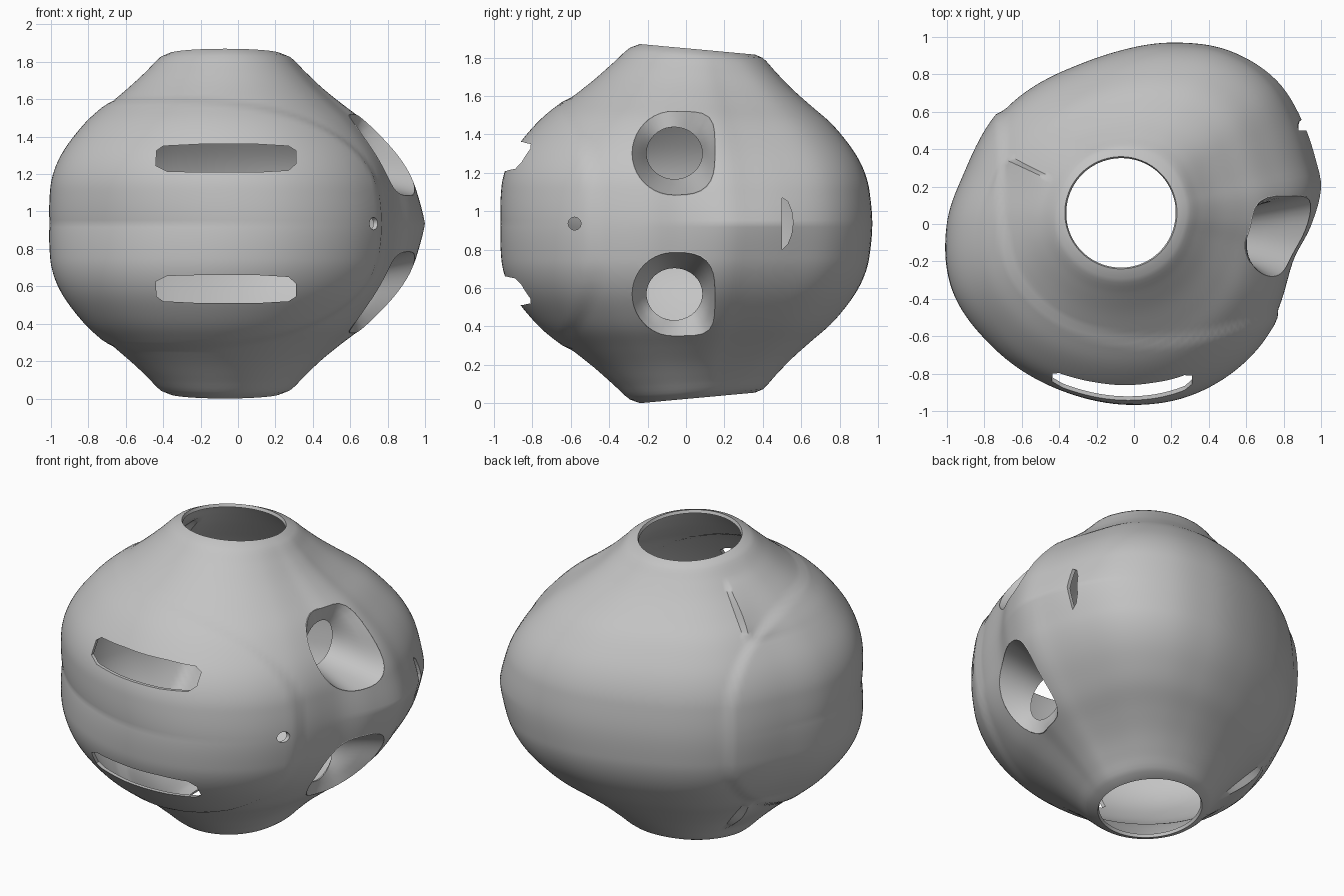
import bpy, bmesh, math
from mathutils import Vector
from mathutils.bvhtree import BVHTree

if "Cube" in bpy.data.objects:
    bpy.data.objects.remove(bpy.data.objects["Cube"], do_unlink=True)

MID = 0.935                 # height of the symmetry plane
AXIS_X, AXIS_Y = -0.07, 0.06
RIM = 0.30                  # radius of the top and bottom openings
WALL = 0.02

grey = bpy.data.materials.new("plain_grey")
grey.use_nodes = True
grey.diffuse_color = (0.55, 0.55, 0.55, 1)
grey.node_tree.nodes["Principled BSDF"].inputs["Base Color"].default_value = (0.55, 0.55, 0.55, 1)


def make_object(name, bm):
    bmesh.ops.recalc_face_normals(bm, faces=bm.faces)
    mesh = bpy.data.meshes.new(name)
    bm.to_mesh(mesh)
    bm.free()
    mesh.materials.append(grey)
    obj = bpy.data.objects.new(name, mesh)
    bpy.context.collection.objects.link(obj)
    return obj


def activate(obj):
    bpy.ops.object.select_all(action='DESELECT')
    obj.select_set(True)
    bpy.context.view_layer.objects.active = obj


def apply_modifier(obj, kind, **settings):
    mod = obj.modifiers.new(kind.lower(), kind)
    for key, value in settings.items():
        setattr(mod, key, value)
    activate(obj)
    bpy.ops.object.modifier_apply(modifier=mod.name)


def smooth_curve(points, x):
    """Cubic interpolation through sorted (x, y) points."""
    def slope(k):
        a, b = points[max(k - 1, 0)], points[min(k + 1, len(points) - 1)]
        return (b[1] - a[1]) / (b[0] - a[0])
    i = 0
    while i < len(points) - 2 and x > points[i + 1][0]:
        i += 1
    (x0, y0), (x1, y1) = points[i], points[i + 1]
    w = x1 - x0
    t = (x - x0) / w
    return ((2*t**3 - 3*t**2 + 1) * y0 + (t**3 - 2*t**2 + t) * w * slope(i)
            + (3*t**2 - 2*t**3) * y1 + (t**3 - t**2) * w * slope(i + 1))


# Waist outline of the shell, and how it narrows from waist to rim
outline = [(-.98, 0), (-.95, -.34), (-.735, -.635), (-.39, -.86), (0, -.945),
           (.29, -.9), (.59, -.715), (.75, -.5), (.85, -.2), (.95, 0),
           (1, .2), (.97, .35), (.9, .55), (.76, .77), (.5, .93),
           (.23, .97), (-.1, .92), (-.35, .83), (-.7, .6), (-.88, .29)]
polar = sorted((math.atan2(y - AXIS_Y, x - AXIS_X), math.hypot(x - AXIS_X, y - AXIS_Y))
               for x, y in outline)
turn = 2 * math.pi
polar = ([(a - turn, r) for a, r in polar[-3:]] + polar
         + [(a + turn, r) for a, r in polar[:3]])
taper = [(-.2, .975), (0, 1), (.2, .975), (.3, .938), (.4, .87), (.5, .77), (.6, .645),
         (.7, .48), (.8, .32), (.9, .18), (.98, .07), (1, 0)]


def wrap(angle):
    return (angle + math.pi) % turn - math.pi


def shell_point(angle, s):
    rim_height = 0.935 - 0.0275 * (math.sin(angle) + 1)
    h = s * rim_height
    arch = math.sin(math.pi * abs(s))
    g = smooth_curve(taper, abs(s))
    # Pinch the shell above and below the nose, fill out the front panel
    g -= 0.08 * math.exp(-((angle - 0.32) / 0.38) ** 2) * arch
    g += 0.07 * math.exp(-(wrap(angle - math.radians(-128)) / 0.85) ** 2) * arch
    r = RIM + (smooth_curve(polar, angle) - RIM) * g
    # Raised front panel with a rounded border
    u = abs(wrap(angle + math.radians(126.5))) / math.radians(93.5)
    inside = 1 - (u ** 3 + (abs(h) / 0.66) ** 3) ** (1 / 3)
    m = min(max(inside / 0.04 + 0.5, 0), 1)
    r += 0.02 * m * m * (3 - 2 * m)
    # Small rear vents that rise abruptly and fade towards the front
    t = min(max((abs(s) - 0.56) / 0.32, 0), 1)
    r += 0.055 * math.sin(math.pi * t) * math.exp(-((angle - math.radians(155)) % turn) / 0.3)
    return Vector((AXIS_X + r * math.cos(angle), AXIS_Y + r * math.sin(angle), MID + h))


def build_shell(around=160, rows=100):
    bm = bmesh.new()
    rings = [[bm.verts.new(shell_point(-math.pi + turn * i / around, 2 * j / rows - 1))
              for i in range(around)] for j in range(rows + 1)]
    for low, high in zip(rings, rings[1:]):
        for i in range(around):
            k = (i + 1) % around
            bm.faces.new((low[i], low[k], high[k], high[i]))
    return make_object("shell", bm)


def prism(name, profile, axis, start, end):
    """Extrude a flat profile along x, y or z."""
    bm = bmesh.new()
    verts = []
    for a, b in profile:
        co = [a, b]
        co.insert(axis, start)
        verts.append(bm.verts.new(co))
    face = bm.faces.new(verts)
    moved = bmesh.ops.extrude_face_region(bm, geom=[face])["geom"]
    shift = Vector((0, 0, 0))
    shift[axis] = end - start
    bmesh.ops.translate(bm, vec=shift, verts=[v for v in moved if isinstance(v, bmesh.types.BMVert)])
    obj = make_object(name, bm)
    obj.hide_render = True
    return obj


def socket_outline(side, count=40):
    """Round towards the front, squarer towards the back."""
    points = []
    for i in range(count):
        a = turn * i / count
        c, s = math.cos(a), math.sin(a)
        p = 2 if c < 0 else (4.5 if s > 0 else 3)
        k = 0.22 / (abs(c) ** p + abs(s) ** p) ** (1 / p)
        points.append((-0.065 + k * c, MID + side * (0.365 + k * s)))
    return points


shell = build_shell()
tree = BVHTree.FromObject(shell, bpy.context.evaluated_depsgraph_get())

# Funnel-shaped sockets leading to round inner openings
sockets = []
for side, label in ((1, "upper"), (-1, "lower")):
    lip = socket_outline(side)
    bm = bmesh.new()
    rings = [[], [], [], []]
    for i, (y, z) in enumerate(lip):
        hit = tree.ray_cast(Vector((2, y, z)), Vector((-1, 0, 0)))[0]
        a = turn * i / len(lip)
        inner = Vector((0.60, -0.06 + 0.15 * math.cos(a),
                        MID + side * (0.365 + 0.138 * math.sin(a))))
        for n, ring in enumerate(rings):
            ring.append(bm.verts.new(hit.lerp(inner, n / 3)))
    for a, b in zip(rings, rings[1:]):
        for i in range(len(lip)):
            k = (i + 1) % len(lip)
            bm.faces.new((a[i], a[k], b[k], b[i]))
    socket = make_object("socket_" + label, bm)
    apply_modifier(socket, 'SOLIDIFY', thickness=0.01, offset=0)
    sockets.append(socket)

apply_modifier(shell, 'SOLIDIFY', thickness=WALL, offset=-1)

# Openings in the shell
cutters = []
for side in (1, -1):
    cutters.append(prism("socket_cutter", socket_outline(side), 0, 0.3, 1.4))
    slot = [(-.44, .31), (-.435, .39), (-.40, .415), (-.2, .425), (.1, .425), (.27, .415),
            (.31, .39), (.31, .32), (.27, .285), (.1, .275), (-.2, .275), (-.38, .28)]
    cutters.append(prism("slot_cutter", [(x, MID + side * h) for x, h in slot], 1, -1.3, -0.45))
side_slit = [(.5, .8), (.53, .83), (.55, .88), (.558, .94), (.55, 1), (.53, 1.05), (.5, 1.07)]
cutters.append(prism("side_slit_cutter", side_slit, 0, 0.5, 1.3))
pin = [(-.58 + .034 * math.cos(turn * i / 12), MID + .034 * math.sin(turn * i / 12)) for i in range(12)]
cutters.append(prism("pin_hole_cutter", pin, 0, 0.4, 1.2))

for cutter in cutters:
    apply_modifier(shell, 'BOOLEAN', operation='DIFFERENCE', solver='EXACT', object=cutter)
    bpy.data.objects.remove(cutter, do_unlink=True)

for obj in [shell] + sockets:
    activate(obj)
    bpy.ops.object.shade_smooth_by_angle(angle=math.radians(38))
